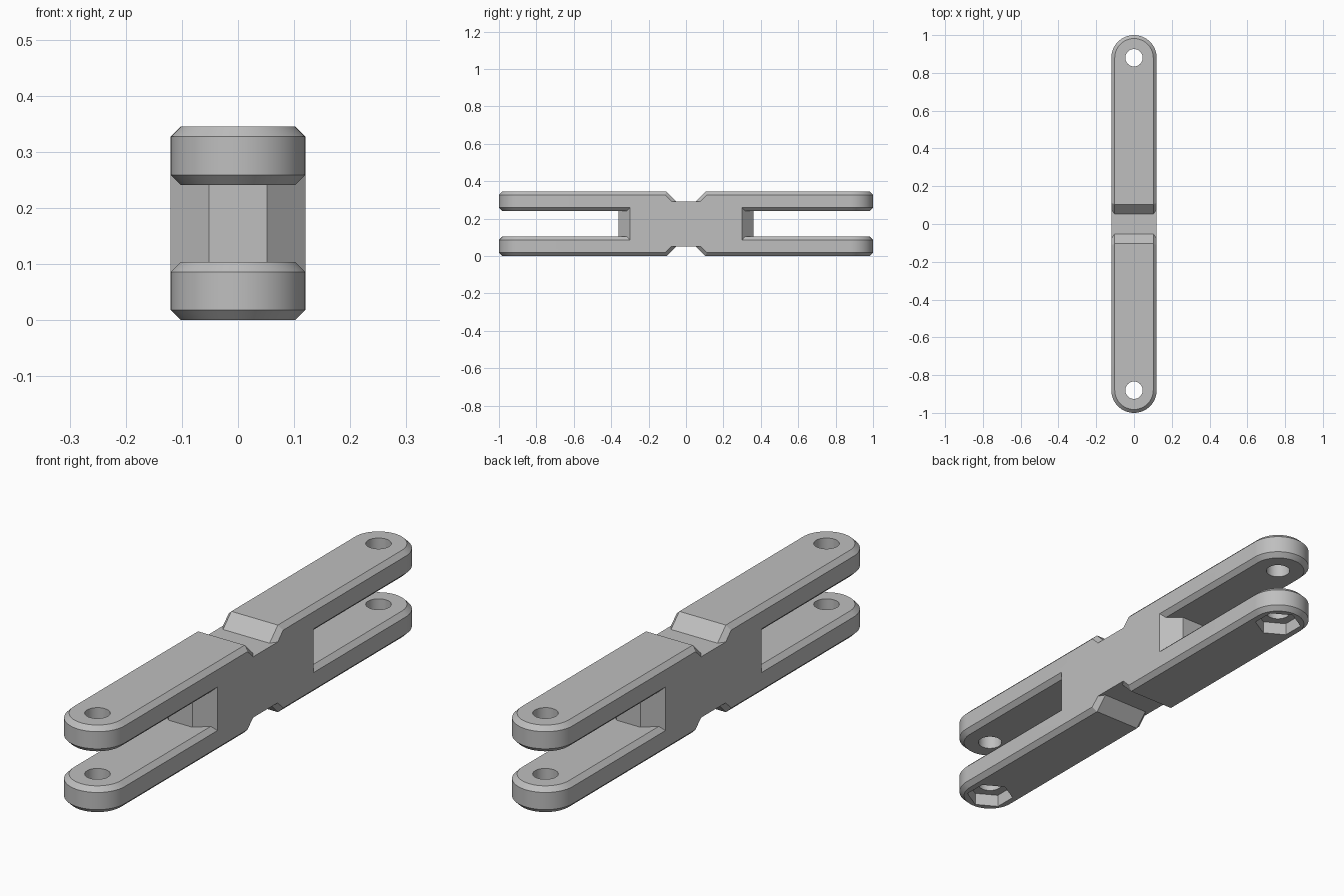
import bpy, bmesh, math
from mathutils import Vector

W, H, T, C = 0.12, 0.345, 0.104, 0.018   # half width, height, arm thickness, chamfer
PIN_Y, END = 0.88, 0.25                  # pin centre, end of the core

if "Cube" in bpy.data.objects:
    bpy.data.objects.remove(bpy.data.objects["Cube"], do_unlink=True)

grey = bpy.data.materials.new("plain grey")
grey.use_nodes = True
colour = (0.52, 0.52, 0.52, 1)
grey.diffuse_color = colour
grey.node_tree.nodes["Principled BSDF"].inputs["Base Color"].default_value = colour


def loft(name, rings):
    """Closed solid through a list of matching point rings."""
    bm = bmesh.new()
    loops = [[bm.verts.new(p) for p in ring] for ring in rings]
    n = len(loops[0])
    for a, b in zip(loops, loops[1:]):
        for i in range(n):
            j = (i + 1) % n
            bm.faces.new((a[i], a[j], b[j], b[i]))
    bm.faces.new(loops[0][::-1])
    bm.faces.new(loops[-1])
    bmesh.ops.recalc_face_normals(bm, faces=bm.faces)
    mesh = bpy.data.meshes.new(name)
    bm.to_mesh(mesh)
    bm.free()
    mesh.materials.append(grey)
    ob = bpy.data.objects.new(name, mesh)
    bpy.context.collection.objects.link(ob)
    return ob


def combine(target, other, operation):
    mod = target.modifiers.new(operation, "BOOLEAN")
    mod.operation, mod.solver, mod.object = operation, "EXACT", other
    bpy.context.view_layer.objects.active = target
    bpy.ops.object.modifier_apply(modifier=mod.name)
    bpy.data.objects.remove(other, do_unlink=True)


def core_ring(x, c):
    """Side profile with a V notch above and below, inset by c."""
    k = T + c * math.tan(math.pi / 8)
    low = [(-END, c), (-k, c), (0, T + c * math.sqrt(2)), (k, c), (END, c)]
    return [(x, y, z) for y, z in low] + [(x, y, H - z) for y, z in reversed(low)]


def arm_ring(side, z, c, steps=32):
    """Arm outline with a round end, inset by c."""
    r = W - c
    pts = [(r, END)]
    for i in range(steps + 1):
        a = math.pi * i / steps
        pts.append((r * math.cos(a), PIN_Y + r * math.sin(a)))
    pts.append((-r, END))
    return [(x, side * y, z) for x, y in pts]


def prism(name, outline, z0, z1):
    return loft(name, [[(x, y, z) for x, y in outline] for z in (z0, z1)])


def circle(y, r, n):
    return [(r * math.sin(math.tau * i / n), y + r * math.cos(math.tau * i / n))
            for i in range(n)]


# Notched core
body = loft("double_clevis_link", [core_ring(-W, C), core_ring(C - W, 0),
                                   core_ring(W - C, 0), core_ring(W, C)])

# Four chamfered arms
for side in (-1, 1):
    for base in (0, H - T):
        levels = [(0, C), (C, 0), (T - C, 0), (T, C)]
        arm = loft("arm", [arm_ring(side, base + z, c) for z, c in levels])
        combine(body, arm, "UNION")

# Web between the arms, tapered at both ends
web = [(W, -0.3), (W, 0.3), (0.052, 0.36), (-0.052, 0.36),
       (-W, 0.3), (-W, -0.3), (-0.052, -0.36), (0.052, -0.36)]
combine(body, prism("web", web, T / 2, H - T / 2), "UNION")

# Pin holes through both arms, nut pockets underneath
for side in (-1, 1):
    combine(body, prism("pin_hole", circle(side * PIN_Y, 0.046, 32), -0.1, H + 0.1), "DIFFERENCE")
    combine(body, prism("nut_pocket", circle(side * PIN_Y, 0.09, 6), -0.1, 0.05), "DIFFERENCE")

# Clean up flush seams
bm = bmesh.new()
bm.from_mesh(body.data)
bmesh.ops.remove_doubles(bm, verts=bm.verts, dist=0.0001)
bmesh.ops.dissolve_limit(bm, angle_limit=math.radians(0.5), verts=bm.verts, edges=bm.edges)
bm.to_mesh(body.data)
bm.free()

bpy.ops.object.select_all(action="DESELECT")
body.select_set(True)
bpy.context.view_layer.objects.active = body
bpy.ops.object.shade_smooth_by_angle(angle=math.radians(30))
